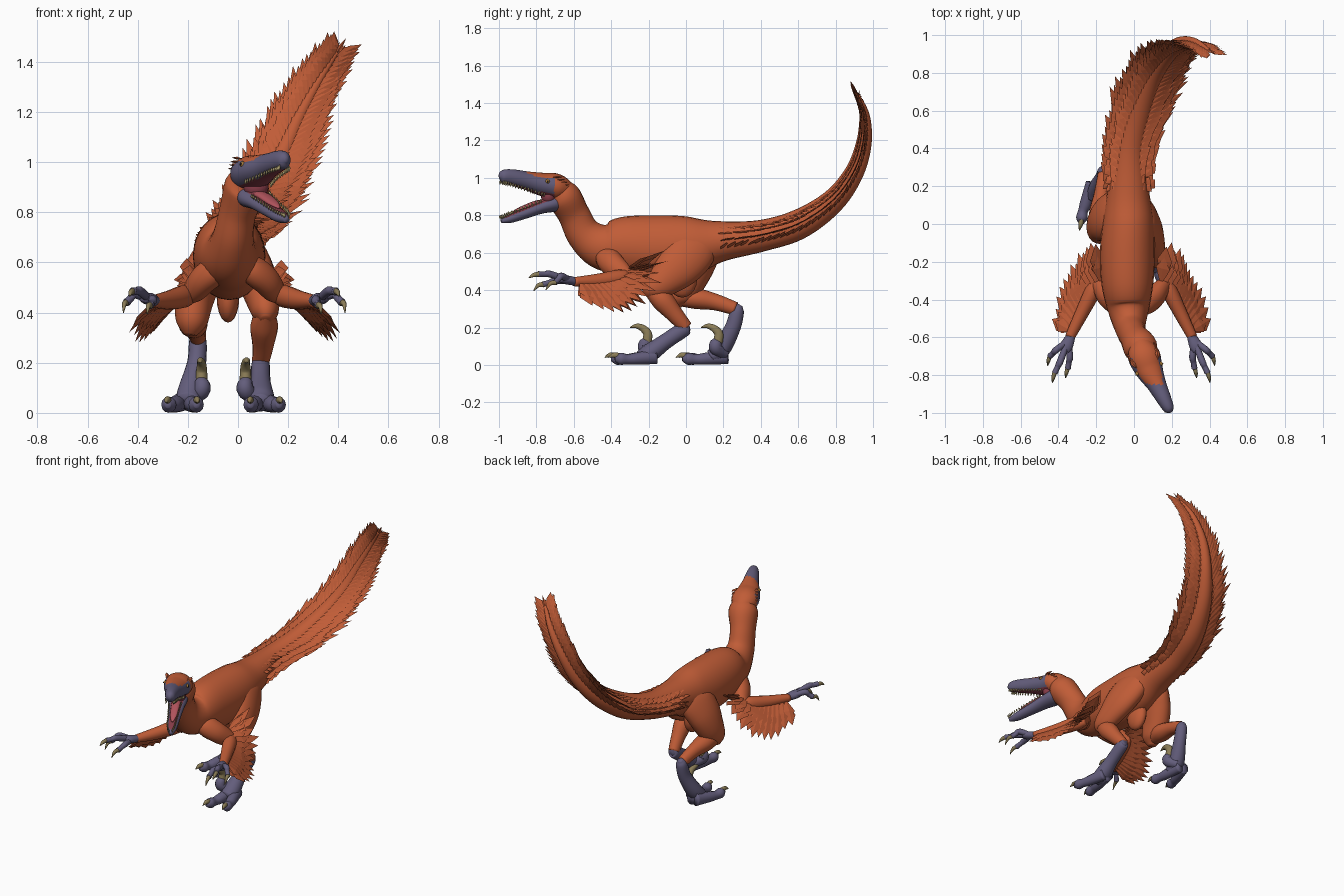
import bpy, bmesh, math, random
from mathutils import Vector as V

if "Cube" in bpy.data.objects:
    bpy.data.objects.remove(bpy.data.objects["Cube"])
random.seed(4)

def mat(name, r, g, b):
    m = bpy.data.materials.new(name)
    m.diffuse_color = (r, g, b, 1)
    m.use_nodes = True
    m.node_tree.nodes["Principled BSDF"].inputs["Base Color"].default_value = m.diffuse_color
    return m

ORANGE = mat("rust plumage", .53, .108, .038)
PURPLE = mat("slate purple skin", .125, .11, .2)
CLAW = mat("horn claw", .26, .205, .095)
MOUTH = mat("mouth lining", .24, .045, .065)
TONGUE = mat("tongue pink", .45, .09, .11)
TOOTH = mat("tooth ivory", .42, .35, .16)
AMBER = mat("amber eye", .4, .2, .04)
DARK = mat("dark pupil", .015, .012, .012)

def finish(bm, name, mats, rule=None, smooth=True):
    bmesh.ops.recalc_face_normals(bm, faces=bm.faces)
    for f in bm.faces:
        f.smooth = smooth
        if rule:
            f.material_index = rule(f.calc_center_median(), f.normal)
    me = bpy.data.meshes.new(name)
    bm.to_mesh(me)
    bm.free()
    for m in mats:
        me.materials.append(m)
    ob = bpy.data.objects.new(name, me)
    bpy.context.collection.objects.link(ob)
    return ob

def frames(st, n=6):
    """Smooth path through (x, y, z, half width, half height) stations."""
    pts = []
    for i in range(len(st) - 1):
        a, b, c, d = (st[max(i - 1, 0)], st[i], st[i + 1], st[min(i + 2, len(st) - 1)])
        for k in range(n + (i == len(st) - 2)):
            t = k / n
            pts.append([.5 * (2 * q + (r - p) * t + (2 * p - 5 * q + 4 * r - s) * t * t
                              + (3 * q - p - 3 * r + s) * t ** 3) for p, q, r, s in zip(a, b, c, d)])
    sign = 1 if st[-1][1] >= st[0][1] else -1
    out = []
    for i, p in enumerate(pts):
        t = (V(pts[min(i + 1, len(pts) - 1)][:3]) - V(pts[max(i - 1, 0)][:3])).normalized()
        side = (V((1, 0, 0)) - t * t.x).normalized()
        out.append((V(p[:3]), t, side, side.cross(t) * sign, max(p[3], .002), max(p[4], .002)))
    return out

def add_tube(bm, st, seg=16, n=6):
    rings = []
    for p, t, s, u, w, h in frames(st, n):
        rings.append([bm.verts.new(p + s * w * math.cos(a) + u * h * math.sin(a))
                      for a in [2 * math.pi * k / seg for k in range(seg)]])
    for a, b in zip(rings, rings[1:]):
        for k in range(seg):
            bm.faces.new((a[k], a[(k + 1) % seg], b[(k + 1) % seg], b[k]))
    bm.faces.new(rings[0])
    bm.faces.new(rings[-1])

def tube(name, st, mats, rule=None, seg=16, n=6):
    bm = bmesh.new()
    add_tube(bm, st, seg, n)
    return finish(bm, name, mats, rule)

def blade(bm, base, tip, width, normal, thick=.008, belly=.5):
    """Leaf shape with a slightly raised ridge: feathers, teeth and tufts."""
    d = tip - base
    s = d.cross(normal).normalized() * width / 2
    u = s.cross(d).normalized() * thick / 2
    m = base + d * belly
    v = [bm.verts.new(q) for q in (base, m + s, tip, m - s, m + u, m - u)]
    for i in range(4):
        a, b = v[i], v[(i + 1) % 4]
        bm.faces.new((a, b, v[4]))
        bm.faces.new((b, a, v[5]))

def ball(name, loc, size, m, seg=16):
    bm = bmesh.new()
    bmesh.ops.create_uvsphere(bm, u_segments=seg, v_segments=seg // 2 + 2, radius=1)
    for v in bm.verts:
        v.co = V(loc) + V([a * b for a, b in zip(v.co, size)])
    return finish(bm, name, [m])

# neck, torso and tail in one loft
body = [(.05, -.70, .94, .06, .055), (.035, -.655, .9, .09, .09), (0, -.6, .805, .075, .085),
        (-.02, -.545, .70, .082, .095), (-.03, -.45, .635, .11, .125), (-.035, -.32, .635, .137, .16),
        (-.035, -.15, .625, .145, .175), (-.03, .02, .635, .135, .16), (-.03, .18, .66, .11, .11),
        (-.02, .4, .69, .085, .085), (.03, .6, .75, .076, .08), (.1, .78, .87, .06, .065),
        (.175, .895, 1.02, .046, .052), (.245, .95, 1.18, .034, .042),
        (.325, .955, 1.33, .022, .028), (.395, .92, 1.44, .01, .01)]
tube("body_and_tail", body, [ORANGE], seg=24)
ball("pelvis_keel", (-.04, -.02, .46), (.045, .08, .1), ORANGE)

# tail plume: feathers rooted near the midline, upper and lower rows on both sides
bm = bmesh.new()
tail = [f for f in frames(body, 6) if f[0].y > .17 and f[0].x < .39]
for i, (p, t, s, u, w, h) in enumerate(tail):
    k = i / (len(tail) - 1)
    reach = .135 + .045 * min(k / .25, 1) - .115 * max(k - .35, 0) / .65
    for sg in (-1, 1):
        for up, root, out in ((.85, .3, .7), (.45, .75, .9), (0, .8, 1), (-.45, .75, .85)):
            o = reach * out * random.uniform(.88, 1.06)
            b = p + s * sg * w * root + u * h * up
            e = p + s * sg * o + t * (o - w * root) * (1.15 + .6 * k) + u * (h * up * .45 + .012)
            blade(bm, b, e, .062 - .026 * k, u, .008, .55)
p, t, s, u, w, h = tail[-1]
for a in (-.25, 0, .25):
    blade(bm, p - t * .04, p + (t + s * a).normalized() * (.085 - abs(a) * .1), .025, u)
finish(bm, "tail_feathers", [ORANGE], smooth=False)

# skull: slate snout and cheeks, rust crown, dark palate
skull = [(.025, -.61, .9, .04, .05), (.05, -.69, .95, .084, .07), (.08, -.77, .966, .074, .062),
         (.12, -.85, .985, .052, .05), (.16, -.93, 1.003, .039, .043),
         (.185, -.98, 1.01, .028, .033), (.195, -.998, 1.01, .008, .01)]
def skull_rule(c, n):
    if c.y > -.705 or (c.y > -.85 and n.z > .66):
        return 0
    return 2 if n.z < -.75 and c.y > -.97 else 1
tube("skull", skull, [ORANGE, PURPLE, MOUTH], skull_rule, seg=28, n=8)
jaw = [(.04, -.675, .87, .055, .05), (.06, -.72, .858, .06, .042), (.09, -.78, .84, .05, .033),
       (.13, -.86, .81, .039, .028), (.17, -.94, .782, .03, .023), (.195, -.985, .77, .012, .012)]
tube("lower_jaw", jaw, [PURPLE, MOUTH], lambda c, n: 1 if n.z > .7 and c.y > -.97 else 0, seg=20)
ball("mouth_corner", (.072, -.735, .9), (.05, .04, .045), MOUTH)
tube("tongue", [(.07, -.74, .87, .025, .015), (.1, -.8, .866, .027, .014), (.14, -.88, .838, .022, .01),
                (.163, -.925, .818, .006, .004)], [TONGUE], seg=10)

# teeth along both jaws
bm = bmesh.new()
for st, sg_u in ((skull[2:-1], -1), (jaw[2:], 1)):
    for p, t, s, u, w, h in frames(st, 5):
        for sg in (-1, 1):
            b = p + s * sg * w * .74 + u * sg_u * h * .62
            blade(bm, b, b + u * sg_u * .026 + s * sg * .003, .012, s, .01)
finish(bm, "teeth", [TOOTH], smooth=False)

# eyes and the tufts behind them
bm = bmesh.new()
p, t, s, u, w, h = frames(skull)[12]
for sg in (-1, 1):
    e = p + s * sg * w * .9 + u * h * .34
    ball("eye", e, (.012, .012, .012), AMBER, 12)
    ball("pupil", e + s * sg * .008 + t * .003, (.006, .006, .006), DARK, 8)
    for j in range(4):
        b = p - t * (.02 + .014 * j) + s * sg * .06 + u * (.048 - .012 * j)
        blade(bm, b, b - t * .06 + s * sg * .02 + u * .014, .025, u, .012)
finish(bm, "head_tufts", [ORANGE], smooth=False)

# legs: thigh, shin and instep
tube("front_leg_thigh", [(.02, .06, .72, .02, .04), (.035, .05, .64, .068, .12), (.075, -.03, .54, .075, .125),
                         (.1, -.12, .45, .065, .09), (.11, -.185, .4, .05, .06), (.11, -.21, .37, .02, .025)],
     [ORANGE], seg=20)
tube("front_leg_shin", [(.11, -.2, .41, .03, .035), (.105, -.13, .35, .055, .058), (.1, -.06, .27, .043, .046),
                        (.09, 0, .2, .034, .036)], [ORANGE])
tube("front_leg_instep", [(.09, .02, .205, .018, .02), (.09, -.005, .195, .036, .04), (.09, -.11, .125, .04, .042),
                          (.09, -.2, .06, .055, .05), (.09, -.25, .04, .04, .035)], [PURPLE])
tube("rear_leg_thigh", [(-.08, .06, .72, .02, .04), (-.1, .06, .64, .068, .12), (-.145, .03, .54, .08, .125),
                        (-.175, 0, .44, .075, .1), (-.185, -.04, .36, .062, .07), (-.19, -.05, .31, .025, .025)],
     [ORANGE], seg=20)
tube("rear_leg_shin", [(-.19, -.06, .36, .035, .04), (-.18, .05, .355, .058, .055), (-.17, .16, .335, .042, .044),
                       (-.16, .265, .3, .032, .036)], [ORANGE])
tube("rear_leg_instep", [(-.16, .29, .32, .015, .015), (-.16, .275, .29, .034, .036), (-.165, .25, .2, .038, .042),
                         (-.19, .19, .09, .05, .05), (-.2, .14, .045, .05, .04)], [PURPLE])

# feet: two walking toes and a raised sickle toe on the inner side
def foot(x, y, inner):
    toes, claws = bmesh.new(), bmesh.new()
    for dx, ln in ((inner * .035, .17), (-inner * .065, .15)):
        add_tube(toes, [(x + dx * .3, y + .04, .045, .03, .04), (x + dx * .75, y - ln * .45, .033, .032, .032),
                        (x + dx, y - ln * .75, .03, .026, .027), (x + dx * 1.1, y - ln, .033, .03, .032),
                        (x + dx * 1.15, y - ln - .03, .033, .012, .014)], 12)
        add_tube(claws, [(x + dx * 1.1, y - ln - .005, .045, .014, .018), (x + dx * 1.2, y - ln - .035, .052, .012, .014),
                         (x + dx * 1.3, y - ln - .065, .04, .002, .002)], 8)
    ix = x + inner * .06
    add_tube(toes, [(x + inner * .02, y + .03, .06, .03, .03), (ix, y - .02, .09, .034, .036),
                    (ix, y - .015, .125, .028, .03), (ix, y - .01, .14, .012, .012)], 12)
    add_tube(claws, [(ix, y - .01, .12, .024, .027), (ix, y - .005, .165, .022, .025), (ix, y - .03, .195, .018, .02),
                     (ix - inner * .005, y - .065, .208, .013, .013), (ix - inner * .005, y - .1, .2, .002, .002)], 10)
    finish(toes, "toes", [PURPLE])
    finish(claws, "foot_claws", [CLAW])
foot(.09, -.2, -1)
foot(-.205, .18, 1)

# arms, hands and wing feathers, mirrored about the body axis
for sg in (1, -1):
    P = lambda x, y, z, *r: (-.015 + sg * x, y, z, *r)
    tube("upper_arm", [P(.03, -.43, .62, .03, .04), P(.07, -.42, .575, .055, .065), P(.12, -.39, .535, .055, .065),
                       P(.16, -.34, .49, .045, .055), P(.2, -.3, .46, .025, .03)], [ORANGE])
    tube("forearm", [P(.17, -.29, .47, .025, .03), P(.2, -.35, .465, .042, .045), P(.26, -.47, .45, .036, .038),
                     P(.325, -.6, .445, .026, .024)], [ORANGE])
    tube("palm", [P(.315, -.585, .445, .022, .022), P(.34, -.64, .455, .034, .024), P(.355, -.67, .46, .03, .018)],
         [PURPLE])
    fingers, claws = bmesh.new(), bmesh.new()
    for (ax, ay, az), (bx, by, bz), drop in (((.325, -.70, .45), (.335, -.765, .43), .035),
                                            ((.375, -.725, .485), (.405, -.79, .485), .02),
                                            ((.395, -.665, .475), (.43, -.70, .44), .04)):
        add_tube(fingers, [P(.335, -.62, .45, .016, .016), P(ax, ay, az, .018, .019),
                           P((ax + bx) / 2, (ay + by) / 2, (az + bz) / 2, .015, .015), P(bx, by, bz, .016, .017)], 10)
        add_tube(claws, [P(bx, by + .005, bz, .012, .014), P(bx + .008, by - .025, bz - .005, .01, .011),
                         P(bx + .012, by - .05, bz - drop, .002, .002)], 8)
    finish(fingers, "fingers", [PURPLE])
    finish(claws, "hand_claws", [CLAW])
    bm = bmesh.new()
    elbow, wrist = V(P(.16, -.32, .5)), V(P(.31, -.57, .44))
    t0, t1, t2 = V(P(.19, -.1, .62)), V(P(.33, -.14, .19)), V(P(.425, -.5, .315))
    for i in range(13):
        t = i / 12
        b = elbow.lerp(wrist, t)
        e = t0 * (1 - t) ** 2 + t1 * 2 * t * (1 - t) + t2 * t * t
        n = (e - b).cross(wrist - elbow)
        off = n.normalized() * .014
        for lay, ln, wd in ((0, 1, .085), (1, .75, .08), (-1, .7, .08)):
            blade(bm, b + off * lay, b.lerp(e, ln * random.uniform(.9, 1.06)) + off * lay * .6, wd, n, .012, .62)
    finish(bm, "wing_feathers", [ORANGE], smooth=False)
